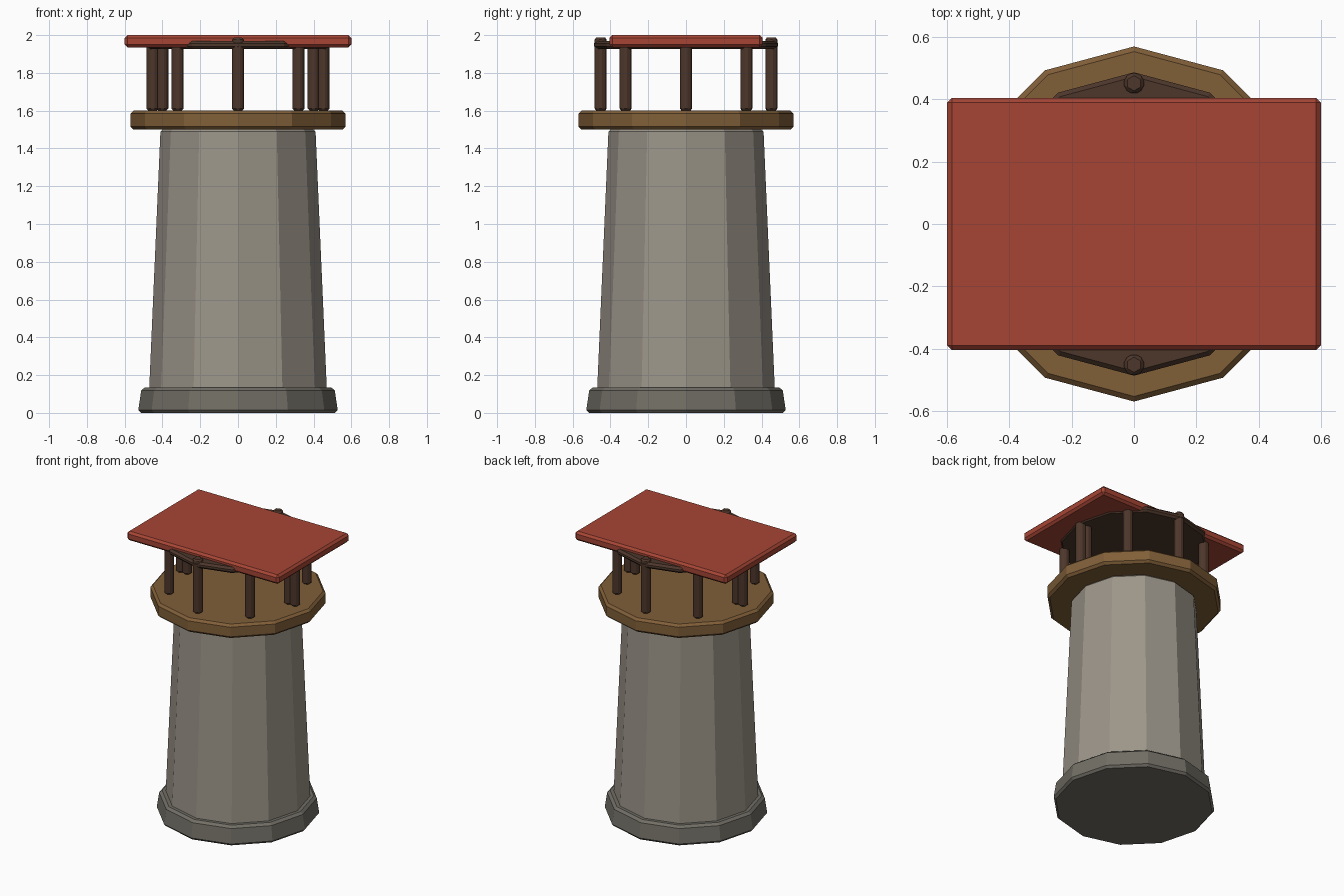
import bpy
from math import cos, sin, pi, radians

if "Cube" in bpy.data.objects:
    bpy.data.objects.remove(bpy.data.objects["Cube"])


def material(name, rgb):
    m = bpy.data.materials.new(name)
    m.diffuse_color = (*rgb, 1)
    m.use_nodes = True
    m.node_tree.nodes["Principled BSDF"].inputs["Base Color"].default_value = m.diffuse_color
    return m


STONE = material("stone", (0.33, 0.30, 0.25))
DARK_STONE = material("dark_stone", (0.165, 0.155, 0.13))
WOOD = material("wood", (0.22, 0.115, 0.04))
DARK_WOOD = material("dark_wood", (0.075, 0.038, 0.024))
RED = material("red_roof", (0.38, 0.06, 0.035))


def finish(name, mat, bevel, angle):
    ob = bpy.context.object
    ob.name = name
    ob.data.materials.append(mat)
    mod = ob.modifiers.new("chamfer", "BEVEL")
    mod.width = bevel
    mod.segments = 1
    mod.limit_method = "ANGLE"
    mod.angle_limit = radians(angle)
    return ob


def drum(name, sides, r1, r2, z1, z2, mat, bevel, x=0, y=0, angle=40):
    bpy.ops.mesh.primitive_cone_add(vertices=sides, radius1=r1, radius2=r2,
                                    depth=z2 - z1, location=(x, y, (z1 + z2) / 2))
    return finish(name, mat, bevel, angle)


# Twelve-sided masonry
drum("base", 12, 0.53, 0.51, 0, 0.135, DARK_STONE, 0.016)
drum("tower", 12, 0.473, 0.41, 0.06, 1.505, STONE, 0.016)

# Lookout platform and upper plate
drum("platform", 12, 0.57, 0.57, 1.5, 1.6, WOOD, 0.016)
drum("upper_plate", 12, 0.487, 0.487, 1.927, 1.97, DARK_WOOD, 0.014)

# Ring of eight posts running through the upper plate
for i in range(8):
    a = i * pi / 4
    drum(f"railing_post_{i + 1}", 6, 0.037, 0.037, 1.6, 1.987, DARK_WOOD, 0.011,
         0.452 * cos(a), 0.452 * sin(a))

# Two inner posts under the roof
for side, x in (("left", -0.4), ("right", 0.4)):
    drum(f"roof_post_{side}", 6, 0.036, 0.036, 1.6, 1.96, DARK_WOOD, 0.011, x, 0)

# Flat roof slab
bpy.ops.mesh.primitive_cube_add(size=1, location=(0, 0, 1.9675))
bpy.context.object.scale = (1.2, 0.81, 0.065)
bpy.ops.object.transform_apply(location=False, rotation=False, scale=True)
finish("roof", RED, 0.015, 40)
